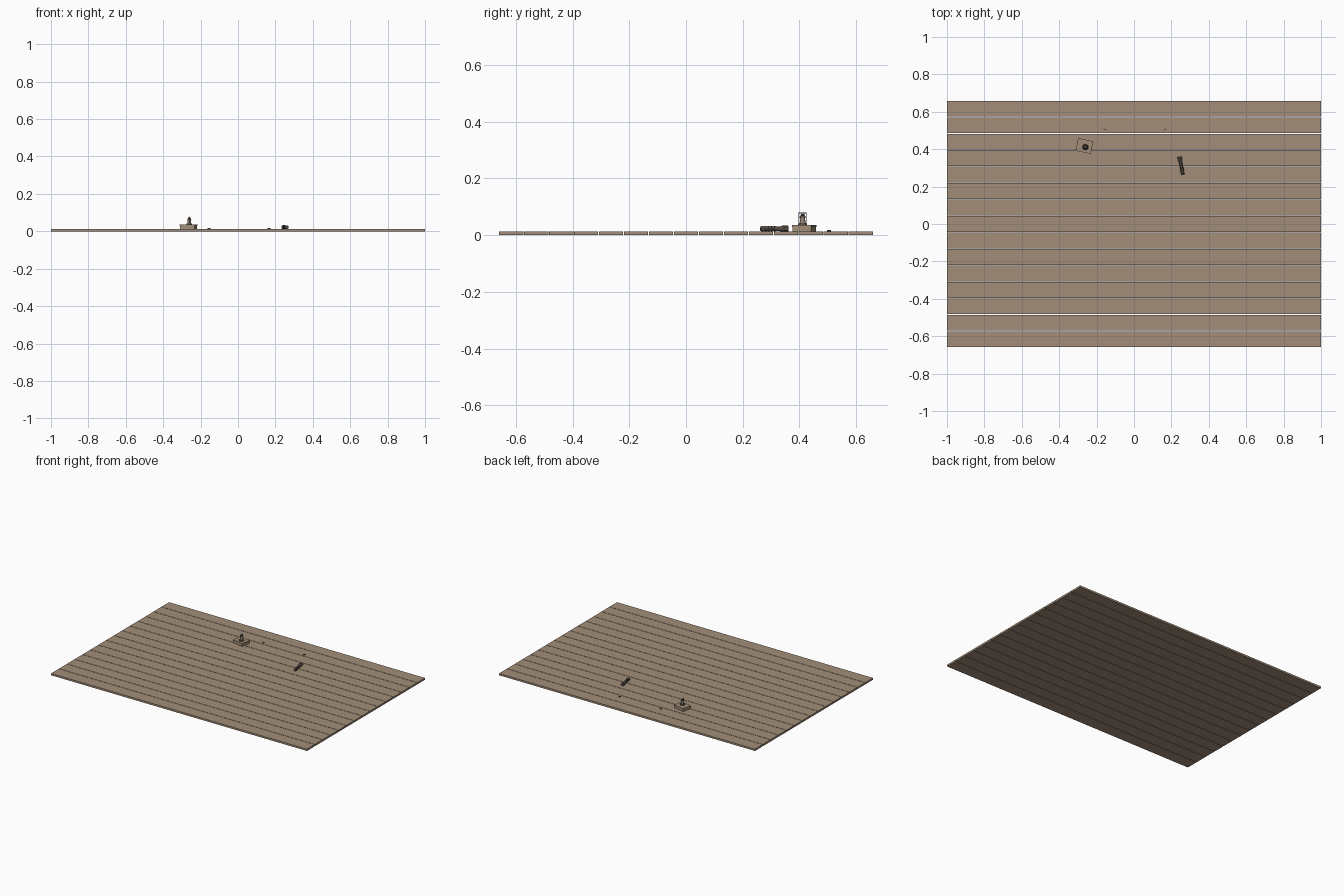
import bpy, math
from mathutils import Matrix, Vector

cube = bpy.data.objects.get("Cube")
if cube:
    bpy.data.objects.remove(cube, do_unlink=True)


def material(name, rgb):
    m = bpy.data.materials.new(name)
    m.use_nodes = True
    m.diffuse_color = (*rgb, 1)
    m.node_tree.nodes["Principled BSDF"].inputs["Base Color"].default_value = (*rgb, 1)
    return m


WOOD = material("weathered wood", (0.36, 0.27, 0.19))
DARK = material("dark metal", (0.09, 0.07, 0.055))
GLASS = material("dull lamp glass", (0.3, 0.24, 0.17))

FLOOR = 0.013


def finish(name, mat, matrix):
    ob = bpy.context.object
    ob.name = name
    ob.data.transform(matrix)
    ob.data.materials.append(mat)
    return ob


def box(name, size, loc, mat, turn=0):
    bpy.ops.mesh.primitive_cube_add(size=1)
    return finish(name, mat, Matrix.Translation(loc) @ Matrix.Rotation(turn, 4, "Z")
                  @ Matrix.Diagonal((*size, 1)))


def rod(name, r1, r2, a, b, mat, sides=12):
    a, b = Vector(a), Vector(b)
    bpy.ops.mesh.primitive_cone_add(vertices=sides, radius1=r1, radius2=r2, depth=(b - a).length)
    ob = finish(name, mat, Matrix.Translation((a + b) / 2)
                @ (b - a).to_track_quat("Z", "Y").to_matrix().to_4x4())
    bpy.ops.object.shade_smooth_by_angle()
    return ob


# Floor planks with narrow gaps
PLANKS, DEPTH, GAP = 15, 1.32, 0.003
pitch = DEPTH / PLANKS
for i in range(PLANKS):
    y = -DEPTH / 2 + pitch * (i + 0.5)
    box(f"floor_plank_{i + 1}", (2, pitch - GAP, FLOOR), (0, y, FLOOR / 2), WOOD)

# Low crate: body, lid and base rim
turn = math.radians(-12)
cx, cy = -0.265, 0.417
box("crate_body", (0.08, 0.066, 0.016), (cx, cy, FLOOR + 0.008), WOOD, turn)
box("crate_lid", (0.083, 0.069, 0.006), (cx, cy, 0.032), WOOD, turn)

# Lantern standing on the crate
lx, ly, top = -0.26, 0.411, 0.035


def lantern_part(name, r1, r2, z1, z2, mat):
    rod("lantern_" + name, r1, r2, (lx, ly, top + z1), (lx, ly, top + z2), mat)


lantern_part("base", 0.016, 0.014, 0, 0.008, DARK)
lantern_part("glass", 0.010, 0.009, 0.008, 0.027, GLASS)
lantern_part("cap", 0.013, 0.008, 0.027, 0.034, DARK)
lantern_part("chimney", 0.006, 0.006, 0.034, 0.039, DARK)
for s in (-1, 1):
    y = ly + s * 0.0135
    rod("lantern_side_wire", 0.0012, 0.0012, (lx, y, top + 0.006), (lx, y, top + 0.043), DARK, 6)
rod("lantern_handle", 0.0012, 0.0012, (lx, ly - 0.0135, top + 0.043),
    (lx, ly + 0.0135, top + 0.043), DARK, 6)

# Torch lying on the floor: ribbed grip and wider head
tail, nose = Vector((0.262, 0.263, 0.022)), Vector((0.243, 0.36, 0.022))


def torch_part(name, r1, r2, t1, t2):
    rod("torch_" + name, r1, r2, tail.lerp(nose, t1), tail.lerp(nose, t2), DARK)


torch_part("grip", 0.0085, 0.0085, 0, 0.7)
torch_part("neck", 0.0085, 0.0115, 0.7, 0.8)
torch_part("head", 0.0115, 0.0115, 0.8, 1)
for i in range(5):
    torch_part("grip_ring", 0.01, 0.01, 0.04 + i * 0.11, 0.09 + i * 0.11)

# Small scraps near the back edge
for x, angle in ((-0.155, -0.4), (0.165, 0.7)):
    box("floor_scrap", (0.016, 0.005, 0.004), (x, 0.505, FLOOR + 0.002), DARK, angle)
